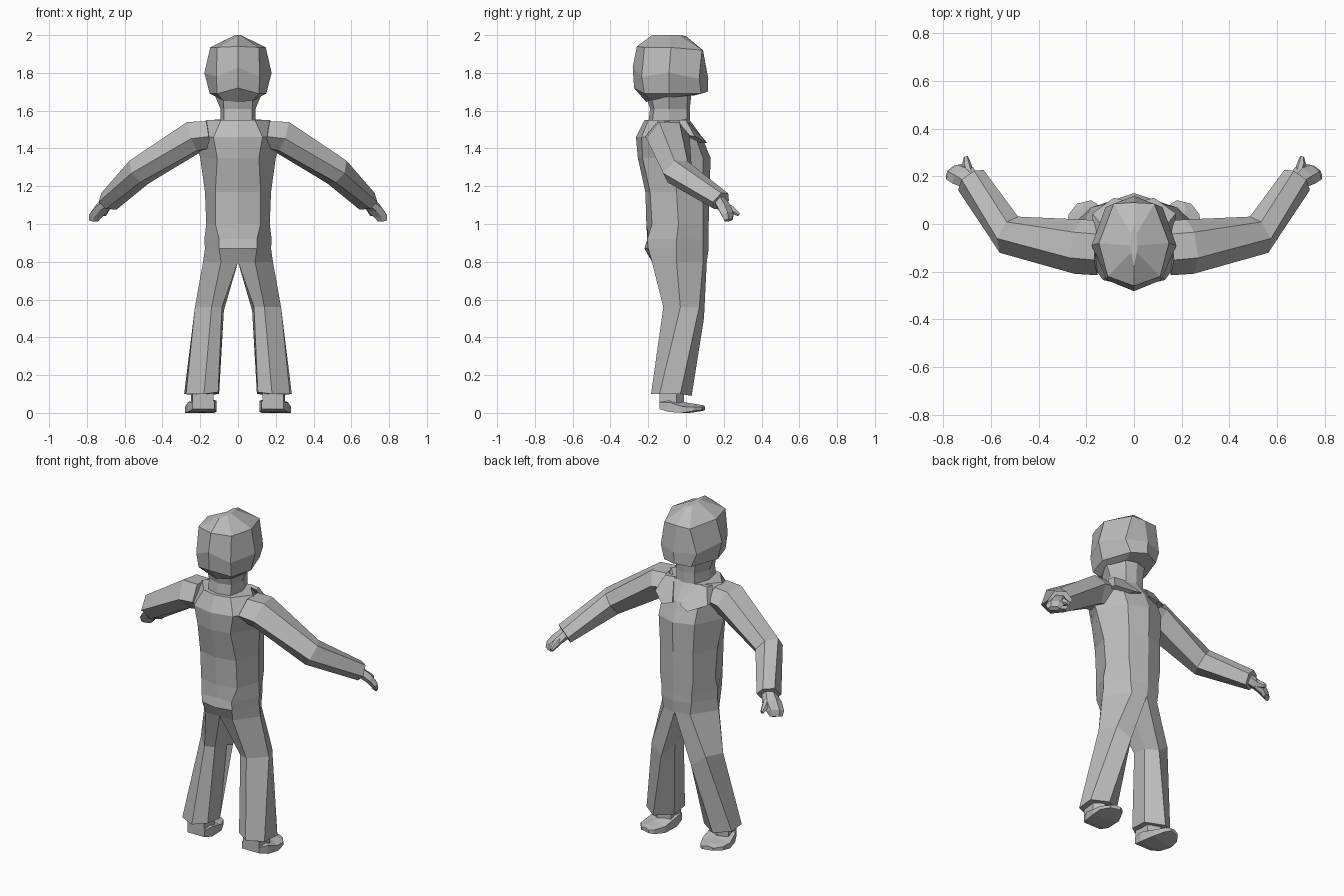
import bpy, bmesh
from mathutils import Vector

grey = bpy.data.materials.new("plain grey")
grey.diffuse_color = (0.5, 0.5, 0.5, 1)


def build(name, bm):
    bmesh.ops.recalc_face_normals(bm, faces=bm.faces)
    mesh = bpy.data.meshes.new(name)
    bm.to_mesh(mesh)
    bm.free()
    mesh.materials.append(grey)
    obj = bpy.data.objects.new(name, mesh)
    bpy.context.collection.objects.link(obj)
    return obj


def loft(name, rings, caps=(True, True)):
    """Skin a list of equal-sized point rings and close the ends."""
    bm = bmesh.new()
    loops = [[bm.verts.new(p) for p in r] for r in rings]
    n = len(loops[0])
    for a, b in zip(loops, loops[1:]):
        for i in range(n):
            j = (i + 1) % n
            bm.faces.new((a[i], a[j], b[j], b[i]))
    for loop, cap in zip((loops[0], loops[-1]), caps):
        if cap:
            bm.faces.new(loop)
    return build(name, bm)


def whole(half):
    """Half ring from back centre to front centre, completed across x = 0."""
    return half + [(-x, y, z) for x, y, z in half[-2:0:-1]]


def mirror(obj):
    m = obj.modifiers.new("mirror", 'MIRROR')
    m.use_axis[0] = True
    m.use_mirror_merge = False


def level(z, by, bx, bsy, sx, sy, fx, fsy, fy):
    return whole([(0, by, z), (bx, bsy, z), (sx, sy, z), (fx, fsy, z), (0, fy, z)])


# Jacket torso, from hips to shoulders
loft("torso", [level(*r) for r in (
    (0.80, -.175, .09, -.18, .185, -.05, .09, .09, .11),
    (0.87, -.220, .10, -.20, .175, -.05, .10, .09, .12),
    (0.92, -.195, .10, -.205, .178, -.05, .10, .09, .12),
    (1.00, -.210, .12, -.18, .168, -.04, .11, .09, .12),
    (1.17, -.215, .12, -.19, .175, -.05, .11, .09, .125),
    (1.35, -.255, .11, -.23, .200, -.08, .12, .09, .13),
    (1.46, -.265, .13, -.235, .23, -.10, .12, .05, .085),
    (1.55, -.220, .09, -.20, .170, -.10, .08, 0, .02))])

# Neck
loft("neck", [level(*r) for r in (
    (1.53, -.20, .075, -.18, .093, -.09, .06, .005, .02),
    (1.61, -.19, .075, -.17, .093, -.09, .06, .005, .02),
    (1.70, -.22, .080, -.19, .13, -.09, .07, .01, .03))])

# Head with a faceted crown and an overhanging jaw
loft("head", [whole(r) for r in (
    [(0, -.21, 1.645), (.08, -.19, 1.655), (.11, -.09, 1.67), (.07, .02, 1.68), (0, .04, 1.68)],
    [(0, -.275, 1.72), (.11, -.22, 1.69), (.15, -.09, 1.69), (.09, .08, 1.69), (0, .115, 1.70)],
    [(0, -.282, 1.83), (.115, -.235, 1.78), (.178, -.09, 1.80), (.12, .07, 1.77), (0, .118, 1.77)],
    [(0, -.26, 1.94), (.11, -.22, 1.935), (.147, -.08, 1.935), (.085, .085, 1.92), (0, .09, 1.92)],
    [(0, -.18, 2.0), (.012, -.12, 2.0), (.015, -.09, 2.0), (.012, -.04, 2.0), (0, 0, 1.995)])])

# Trouser legs
mirror(loft("trouser_leg", [
    [(0, -.175, .8), (.09, -.18, .8), (.185, -.05, .8), (.09, .09, .8), (0, .11, .8), (0, -.03, .8)],
    [(.085, -.10, .56), (.14, -.12, .56), (.228, -.03, .56), (.18, .07, .56), (.10, .095, .50), (.075, .0, .54)],
    [(.105, -.14, .11), (.18, -.185, .10), (.275, -.14, .10), (.285, -.03, .10), (.20, .03, .09), (.10, -.03, .10)]]))


def ring_at(c, d, w, h, n=6):
    """Flattened hexagon around c, square to direction d."""
    d = Vector(d).normalized()
    u = d.cross(Vector((0, 0, 1))).normalized()
    v = u.cross(d)
    c = Vector(c)
    shape = ((1, -.1), (.45, 1), (-.5, .95), (-1, .1), (-.5, -1), (.5, -.9))
    return [c + u * w * a + v * h * b for a, b in shape]


# Sleeves, bent forward at the elbow
mirror(loft("sleeve", [
    ring_at((.15, -.10, 1.47), (1, .05, -.2), .115, .075),
    ring_at((.235, -.095, 1.46), (1, .15, -.35), .115, .085),
    ring_at((.525, -.045, 1.275), (.8, .45, -.55), .085, .07),
    ring_at((.685, .185, 1.12), (.55, .75, -.5), .068, .05)]))

# Hands: palm with bent fingers, and a thumb
mirror(loft("hand", [
    ring_at((.68, .175, 1.125), (.55, .75, -.5), .04, .03),
    ring_at((.72, .205, 1.085), (.45, .6, -.7), .055, .025),
    ring_at((.75, .22, 1.05), (.4, .5, -.8), .05, .022),
    ring_at((.762, .225, 1.02), (.3, .4, -.9), .035, .014)]))
mirror(loft("thumb", [
    ring_at((.69, .205, 1.10), (.1, .8, -.3), .02, .022),
    ring_at((.703, .25, 1.07), (.1, .8, -.4), .02, .018),
    ring_at((.705, .28, 1.05), (.1, .8, -.4), .01, .01)]))

# Shoes: ankle block and low sole with the toe turned outward
mirror(loft("ankle", [
    [(x, y, z) for x, y in ((.13, -.14), (.24, -.14), (.25, -.05), (.2, -.01), (.13, -.04))]
    for z in (.02, .14)]))


def shoe_ring(y0, y1, x0, x1, low, top):
    m = (x0 + x1) / 2
    return [(x0, y0, low), (x1, y1, low), (x1, y1, low + (top - low) * .6),
            (m, (y0 + y1) / 2, top), (x0, y0, low + (top - low) * .7)]


mirror(loft("shoe", [shoe_ring(*r) for r in (
    (-.14, -.14, .125, .24, .02, .08),
    (-.08, -.09, .115, .265, .005, .09),
    (.02, -.02, .125, .28, 0, .055),
    (.085, .04, .155, .275, .01, .045),
    (.10, .085, .18, .24, .015, .04))]))

# Open collar lapels at the chest
inner = [(.085, -.02, 1.55), (.025, .085, 1.45), (.09, .075, 1.43), (.175, .0, 1.47), (.15, -.04, 1.55)]
outer = [(.08, .0, 1.555), (.025, .095, 1.45), (.085, .11, 1.43), (.175, .045, 1.465), (.14, .0, 1.55)]
mirror(loft("lapel", [inner, outer]))
